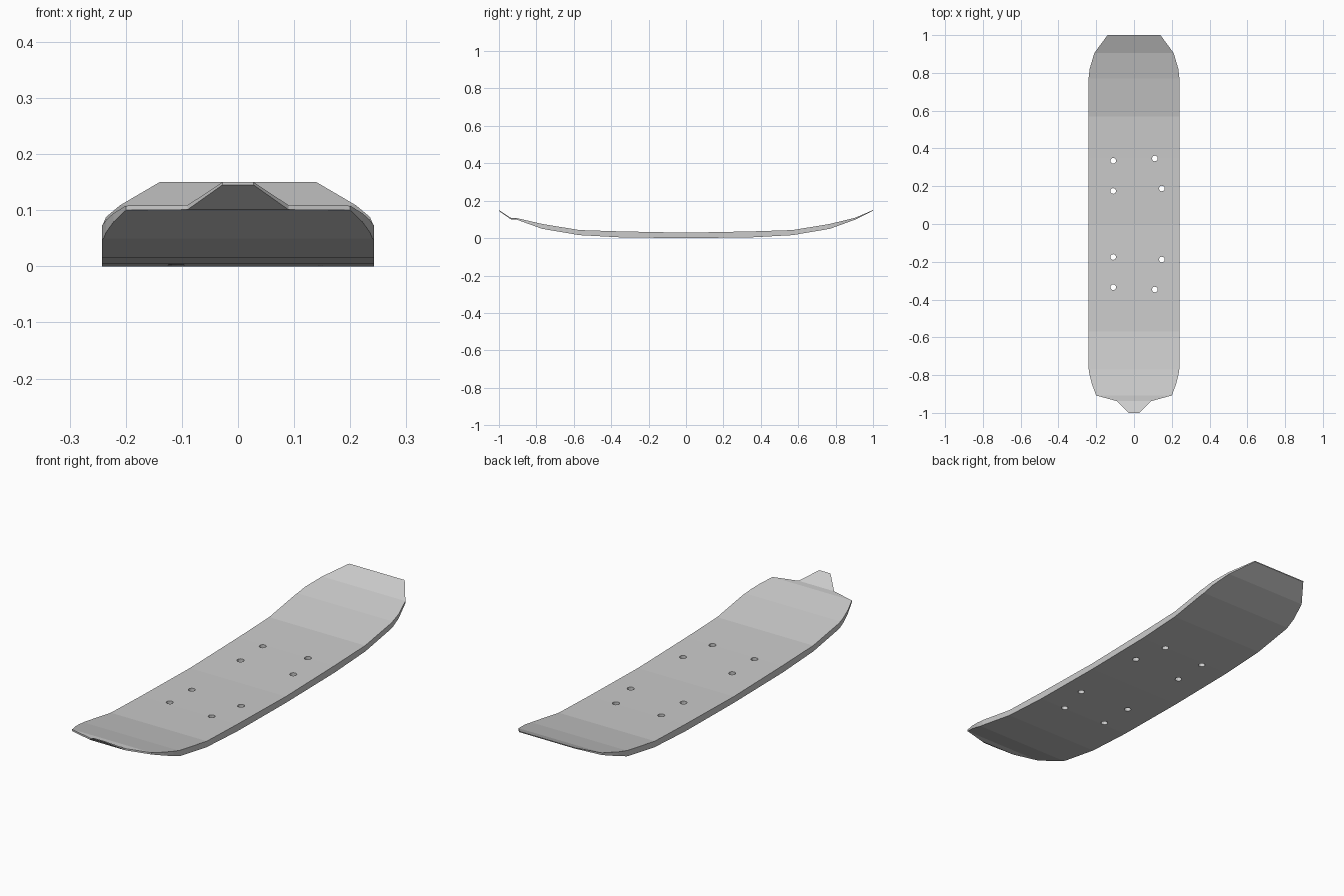
import bpy, bmesh
from mathutils import Vector

if "Cube" in bpy.data.objects:
    bpy.data.objects.remove(bpy.data.objects["Cube"])

# Plan outline of the right half, front to back (x, y)
HALF = [(0.028, -1.0), (0.09, -0.938), (0.2, -0.908), (0.222, -0.85), (0.235, -0.8), (0.242, -0.755),
        (0.242, 0.755), (0.235, 0.82), (0.21, 0.905), (0.14, 1.0)]

# Side profile stations (y, bottom z, top z)
PROFILE = [(-1.0, 0.145, 0.15), (-0.938, 0.101, 0.109), (-0.908, 0.1, 0.108),
           (-0.77, 0.05, 0.076), (-0.57, 0.016, 0.043), (-0.35, 0.004, 0.036),
           (0.0, 0.0, 0.029), (0.35, 0.004, 0.036), (0.57, 0.016, 0.043),
           (0.77, 0.05, 0.076), (0.905, 0.099, 0.109), (1.0, 0.146, 0.15)]

# Bolt holes (x, y)
HOLES = [(-0.11, 0.335), (-0.11, 0.175), (0.11, 0.347), (0.147, 0.188)]


def height(y, col):
    for a, b in zip(PROFILE, PROFILE[1:]):
        if y <= b[0] + 1e-6:
            t = (y - a[0]) / (b[0] - a[0])
            return a[col] + t * (b[col] - a[col])
    return PROFILE[-1][col]


def make_object(name, bm):
    mesh = bpy.data.meshes.new(name)
    bm.to_mesh(mesh)
    bm.free()
    ob = bpy.data.objects.new(name, mesh)
    bpy.context.collection.objects.link(ob)
    return ob


# Deck: flat slab from the outline, sliced at the stations, then bent
bm = bmesh.new()
loop = HALF + [(-x, y) for x, y in reversed(HALF)]
face = bm.faces.new([bm.verts.new((x, y, 0)) for x, y in loop])
ext = bmesh.ops.extrude_face_region(bm, geom=[face])
bmesh.ops.translate(bm, vec=(0, 0, 1), verts=[v for v in ext["geom"] if isinstance(v, bmesh.types.BMVert)])
for y, _, _ in PROFILE[1:-1]:
    bmesh.ops.bisect_plane(bm, geom=bm.verts[:] + bm.edges[:] + bm.faces[:],
                           dist=1e-4, plane_co=Vector((0, y, 0)), plane_no=Vector((0, 1, 0)))
for v in bm.verts:
    v.co.z = height(v.co.y, 2 if v.co.z > 0.5 else 1)
bmesh.ops.recalc_face_normals(bm, faces=bm.faces[:])
bmesh.ops.triangulate(bm, faces=bm.faces[:])
deck = make_object("deck", bm)

# Bolt holes, mirrored front to back
bm = bmesh.new()
for x, y in HOLES:
    for s in (1, -1):
        ret = bmesh.ops.create_cone(bm, cap_ends=True, segments=12, radius1=0.015, radius2=0.015, depth=0.3)
        bmesh.ops.translate(bm, vec=(x, s * y, 0), verts=ret["verts"])
cutter = make_object("bolt_hole_cutter", bm)
cutter.hide_render = True

mod = deck.modifiers.new("bolt_holes", 'BOOLEAN')
mod.operation = 'DIFFERENCE'
mod.solver = 'EXACT'
mod.object = cutter
bpy.context.view_layer.objects.active = deck
bpy.ops.object.modifier_apply(modifier=mod.name)
bpy.data.objects.remove(cutter)
